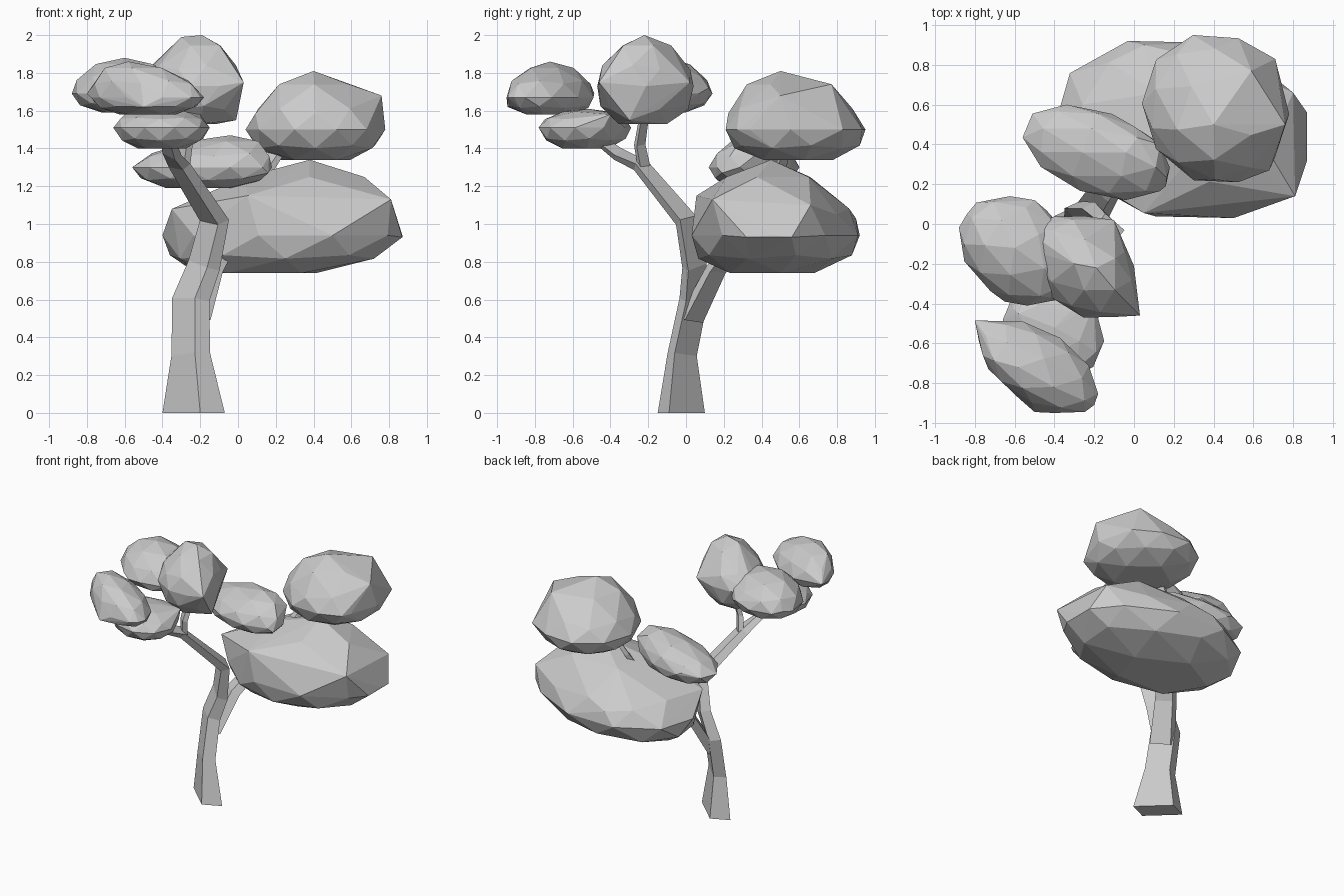
import bpy, bmesh, math
from mathutils import Vector, Matrix

if "Cube" in bpy.data.objects:
    bpy.data.objects.remove(bpy.data.objects["Cube"])


def finish(bm, name):
    bmesh.ops.recalc_face_normals(bm, faces=bm.faces[:])
    me = bpy.data.meshes.new(name)
    bm.to_mesh(me)
    bm.free()
    ob = bpy.data.objects.new(name, me)
    bpy.context.collection.objects.link(ob)
    return ob


# Turned rectangular section shared by the trunk and its branches
SECTION = [(-.165, .065), (.035, -.125), (.165, -.065), (-.035, .125)]


def limb(name, path):
    """Faceted tube through (x, y, z, scale) points."""
    bm = bmesh.new()
    pts = [Vector(p[:3]) for p in path]
    rings = []
    for i, p in enumerate(pts):
        t = pts[min(i + 1, len(pts) - 1)] - pts[max(i - 1, 0)]
        if p.z == 0:
            t = Vector((0, 0, 1))
        q = Vector((0, 0, 1)).rotation_difference(t)
        rings.append([bm.verts.new(p + q @ Vector((x, y, 0)) * path[i][3])
                      for x, y in SECTION])
    for a, b in zip(rings, rings[1:]):
        for k in range(4):
            n = (k + 1) % 4
            bm.faces.new((a[k], a[n], b[n], b[k]))
    bm.faces.new(rings[0])
    bm.faces.new(rings[-1])
    return finish(bm, name)


def foliage(name, lo, hi, waist, peak, yaw=0, narrow=1, sharp=1, corners=(), base=None):
    """Low-poly clump: a turned, flat-bottomed, peaked icosphere fitted to a box, with pulled corners.
    The top leans towards peak and the underside towards base."""
    bm = bmesh.new()
    bmesh.ops.create_icosphere(bm, subdivisions=2, radius=1)
    rot = Matrix.Rotation(math.radians(yaw), 3, 'Z')
    for v in bm.verts:
        v.co = rot @ Vector((v.co.x, v.co.y * narrow, max(v.co.z, -.85)))
    mx = max(abs(v.co.x) for v in bm.verts)
    my = max(abs(v.co.y) for v in bm.verts)
    cx, cy = (lo[0] + hi[0]) / 2, (lo[1] + hi[1]) / 2
    base = base or (cx, cy)
    for v in bm.verts:
        x, y, z = v.co
        lean, goal = z * z, peak if z > 0 else base
        z = waist + (z ** sharp * (hi[2] - waist) if z > 0 else z / .85 * (waist - lo[2]))
        v.co = (cx + x / mx * (hi[0] - lo[0]) / 2 + lean * (goal[0] - cx),
                cy + y / my * (hi[1] - lo[1]) / 2 + lean * (goal[1] - cy), z)
    for c in corners:
        bm.verts.new(c)
    bmesh.ops.delete(bm, geom=bm.faces[:] + bm.edges[:], context='EDGES_FACES')
    bmesh.ops.convex_hull(bm, input=bm.verts[:])
    loose = [v for v in bm.verts if not v.link_faces]
    bmesh.ops.delete(bm, geom=loose, context='VERTS')
    return finish(bm, name)


# Trunk and branches
limb("trunk", [(-.235, -.025, 0, 1), (-.25, -.02, .31, .62), (-.25, .04, .6, .6),
               (-.18, .045, .78, .52), (-.125, 0, 1.02, .47),
               (-.31, -.24, 1.31, .36), (-.35, -.36, 1.37, .3), (-.37, -.48, 1.46, .22)])
limb("front_twig", [(-.3, -.22, 1.29, .27), (-.28, -.245, 1.42, .24), (-.24, -.22, 1.58, .2)])
limb("back_branch", [(-.23, .03, .5, .52), (-.15, .16, .76, .44), (.04, .4, 1.08, .3),
                     (.15, .5, 1.29, .24), (.26, .54, 1.46, .2)])

# Foliage clumps
foliage("large_foliage", (-.40, .03, .74), (.87, .92, 1.34), .94, (.38, .45), -15, .75, 1.6,
        [(.81, .14, 1.13), (.8, .66, 1.1), (.05, .9, 1.03), (.05, .055, 1.15),
         (-.35, .3, 1.08), (.87, .32, .93), (.87, .56, .93)], base=(.06, .42))
foliage("upper_right_foliage", (.04, .21, 1.34), (.78, .95, 1.81), 1.5, (.40, .50), -20, .9, 1.6,
        [(.76, .5, 1.68), (.59, .77, 1.74), (.3, .22, 1.5), (.68, .27, 1.5), (.71, .83, 1.5)])
foliage("middle_foliage", (-.56, .12, 1.19), (.18, .60, 1.47), 1.30, (-.04, .36), -22, .55, 1.3,
        [(.13, .4, 1.39), (.16, .19, 1.27), (-.38, .59, 1.32)])
foliage("left_foliage", (-.88, -.41, 1.59), (-.28, .14, 1.88), 1.69, (-.6, -.12), -35, .75, 1.2,
        [(-.84, .05, 1.7), (-.5, .12, 1.72), (-.65, -.39, 1.68)])
foliage("front_foliage", (-.78, -.95, 1.58), (-.18, -.49, 1.86), 1.67, (-.58, -.72), -35, .55, 1.2,
        [(-.8, -.485, 1.69), (-.2, -.91, 1.67), (-.5, -.945, 1.62)])
foliage("top_foliage", (-.5, -.47, 1.53), (.0, .04, 2.0), 1.73, (-.19, -.22), -45, .75, 1.4,
        [(-.56, -.02, 1.74), (.03, -.46, 1.75), (-.1, .02, 1.75), (-.01, -.3, 1.55),
         (-.3, -.2, 1.99)])
foliage("lower_front_foliage", (-.66, -.78, 1.40), (-.15, -.29, 1.61), 1.51, (-.4, -.52), -25, .8, 1,
        [(-.58, -.45, 1.6), (-.2, -.4, 1.58)])
